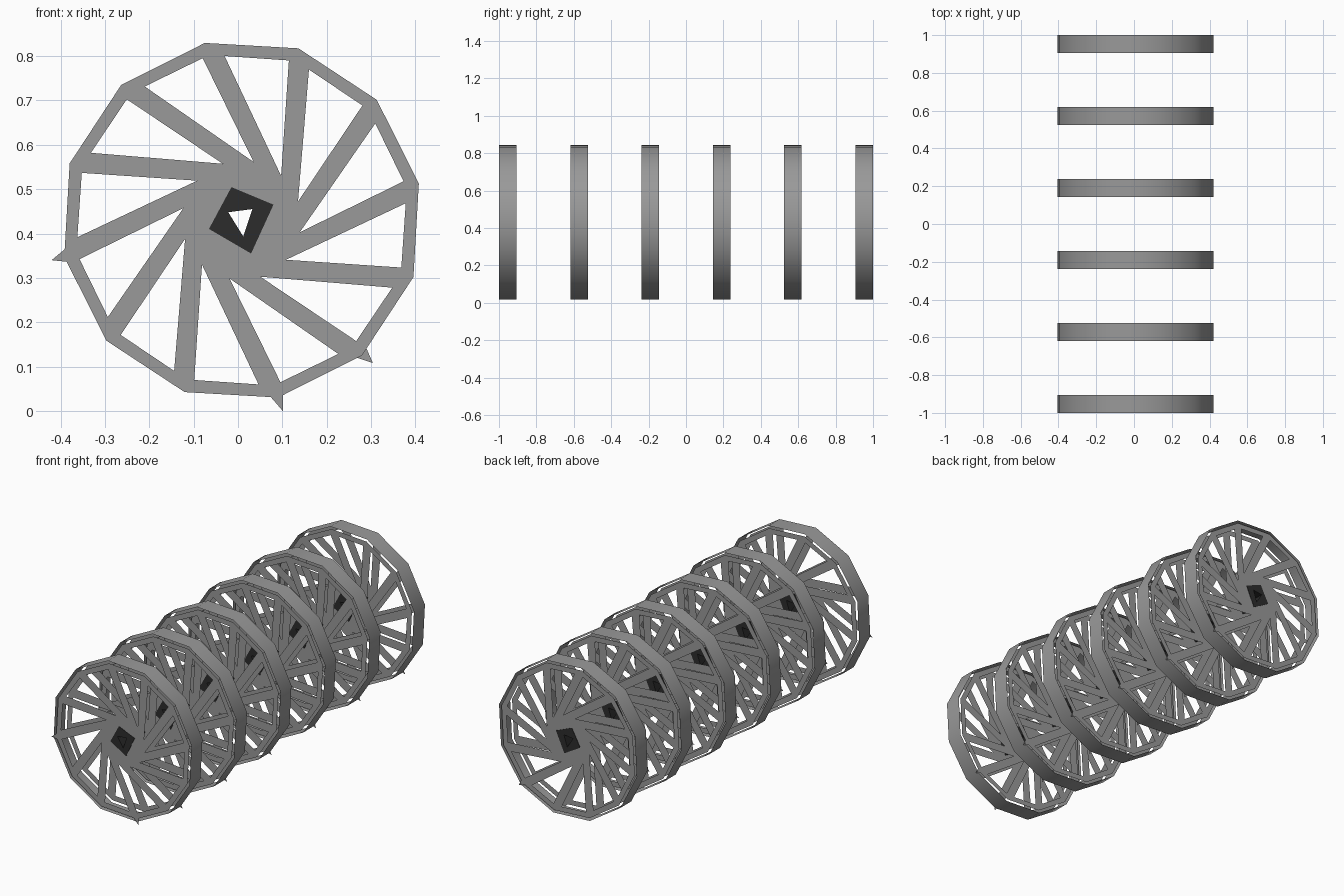
import bpy
import bmesh
from math import radians, cos, sin
from mathutils import Vector

cube = bpy.data.objects.get("Cube")
if cube:
    bpy.data.objects.remove(cube, do_unlink=True)

SIDES = 12
CX, CZ = 0.008, 0.43      # wheel axis
HALF = 0.047              # half of a wheel's width
SPACING = 0.3812


def material(name, value):
    m = bpy.data.materials.new(name)
    m.use_nodes = True
    color = (value, value, value, 1)
    m.diffuse_color = color
    m.node_tree.nodes["Principled BSDF"].inputs["Base Color"].default_value = color
    return m


grey = material("mid grey", 0.32)
black = material("hub black", 0.025)


def polar(r, deg, y, k=0):
    """Point on the wheel, turned clockwise by k sectors."""
    a = radians(deg - 360 / SIDES * k)
    return Vector((r * cos(a), y, r * sin(a)))


def make_mesh(name, faces, mat, outward, smooth=False):
    """Mesh from point lists; outward(centre) gives the wanted normal side."""
    bm = bmesh.new()
    for pts in faces:
        unique = [p for i, p in enumerate(pts) if p != pts[i - 1]]
        f = bm.faces.new([bm.verts.new(p) for p in unique])
        f.smooth = smooth
    bmesh.ops.remove_doubles(bm, verts=bm.verts, dist=0.0001)
    bm.normal_update()
    for f in bm.faces:
        if f.normal.dot(outward(f.calc_center_median())) < 0:
            f.normal_flip()
    mesh = bpy.data.meshes.new(name)
    bm.to_mesh(mesh)
    bm.free()
    mesh.materials.append(mat)
    return mesh


def spoke_plate(name, side, spikes):
    """Thin sheet: rim, slanted spokes and hub ring, with triangular windows."""
    y = side * (HALF - 0.002)
    faces = []
    for k in range(SIDES):
        rim0, rim1 = polar(0.408, 101.7, y, k), polar(0.408, 101.7, y, k + 1)
        a, a2 = polar(0.372, 95.9, y, k), polar(0.372, 95.9, y, k + 1)
        b = polar(0.3755, 73.5, y, k)
        c, c2 = polar(0.134, 48.3, y, k), polar(0.134, 48.3, y, k + 1)
        h, h2 = polar(0.052, 48.3, y, k), polar(0.052, 48.3, y, k + 1)
        faces += [[a, b, rim1, rim0], [b, c, c2, a2, rim1], [c, h, h2, c2]]
    for spike in spikes:
        faces.append([Vector((x - CX, y, z - CZ)) for x, z in spike])
    return make_mesh(name, faces, grey, lambda c: Vector((0, side, 0)))


# Outer band, an open twelve-sided sleeve
band_faces = [[polar(0.422, 101.9, -HALF, k), polar(0.422, 101.9, -HALF, k + 1),
               polar(0.422, 101.9, HALF, k + 1), polar(0.422, 101.9, HALF, k)]
              for k in range(SIDES)]
band = make_mesh("outer_band", band_faces, grey,
                 lambda c: Vector((c.x, 0, c.z)), smooth=True)

# Spoke sheets with their small pointed tabs
front = spoke_plate("front_spokes", -1, [
    [(-0.42, 0.34), (-0.372, 0.335), (-0.39, 0.365)],
    [(0.101, 0.0), (0.102, 0.045), (0.07, 0.036)]])
back = spoke_plate("back_spokes", 1, [
    [(0.304, 0.108), (0.262, 0.122), (0.29, 0.14)]])

# Square hub with a triangular bore; the third bore corner serves two sides
square = [(0.078, 107), (0.08, 26), (0.078, -74), (0.076, -165)]
bore = [(0.035, 149), (0.035, 46), (0.037, -84), (0.037, -84)]
hub_faces = []
for i in range(4):
    j = (i + 1) % 4
    for y in (-HALF, HALF):
        hub_faces.append([polar(*square[i], y), polar(*square[j], y),
                          polar(*bore[j], y), polar(*bore[i], y)])
    for ring in (square, bore):
        if ring[i] != ring[j]:
            hub_faces.append([polar(*ring[i], -HALF), polar(*ring[j], -HALF),
                              polar(*ring[j], HALF), polar(*ring[i], HALF)])


def hub_side(c):
    if abs(c.y) > HALF / 2:
        return Vector((0, c.y, 0))
    sign = 1 if Vector((c.x, c.z)).length > 0.04 else -1
    return Vector((c.x, 0, c.z)) * sign


hub = make_mesh("square_hub", hub_faces, black, hub_side)

# Six identical wheels in a row
for n in range(6):
    for mesh in (band, front, back, hub):
        obj = bpy.data.objects.new(f"{mesh.name}_{n + 1}", mesh)
        obj.location = (CX, (n - 2.5) * SPACING, CZ)
        bpy.context.collection.objects.link(obj)
